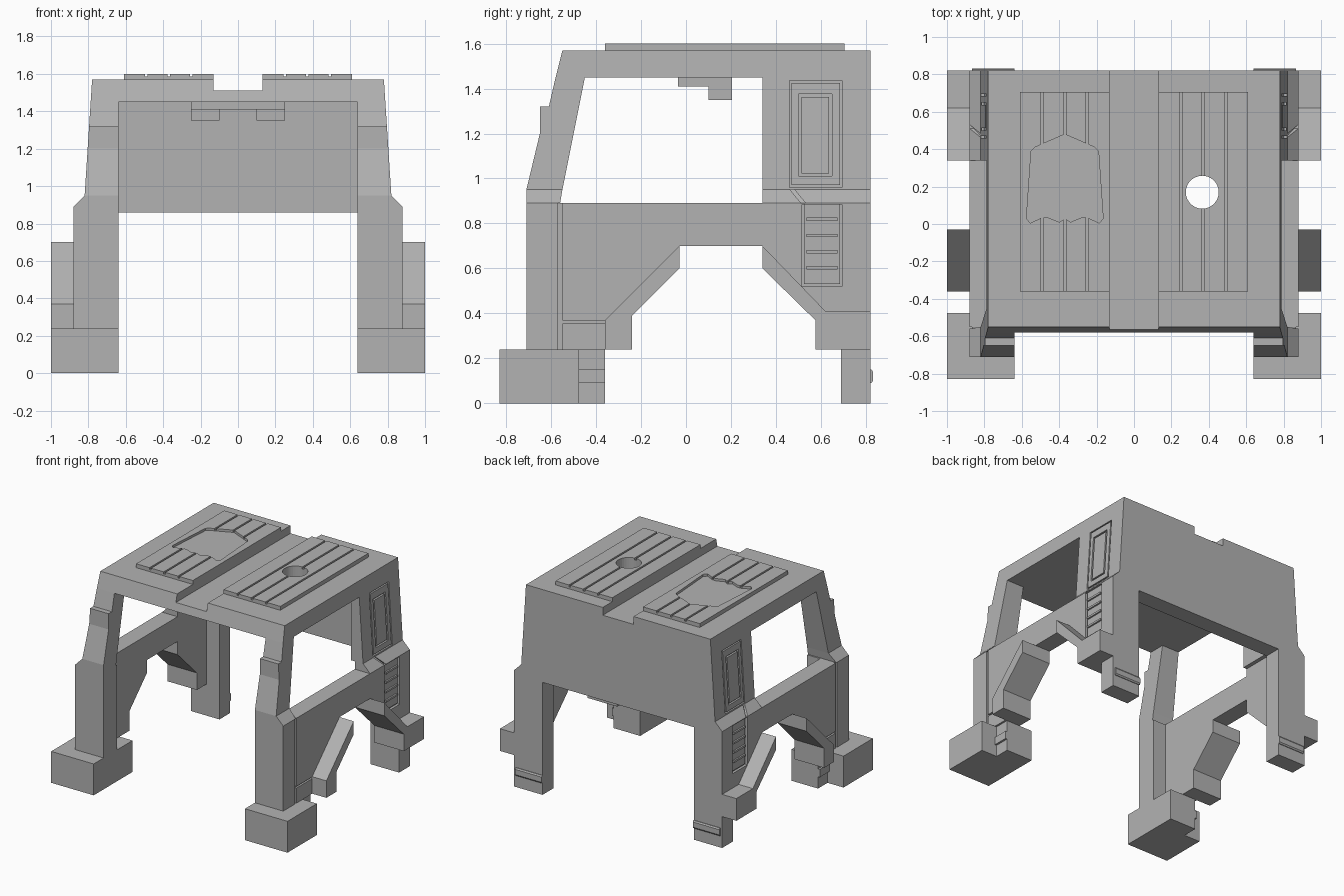
import bpy, bmesh, math

if "Cube" in bpy.data.objects:
    bpy.data.objects.remove(bpy.data.objects["Cube"])

grey = bpy.data.materials.new("plain grey")
grey.use_nodes = True
grey.diffuse_color = (0.45, 0.45, 0.45, 1)
grey.node_tree.nodes["Principled BSDF"].inputs["Base Color"].default_value = (0.45, 0.45, 0.45, 1)

WALL, POST, SIDE, EDGE = 0.75, 0.64, 0.88, 1.0
SILL, BELT, CEIL, ROOF, TOP = 0.89, 0.95, 1.45, 1.57, 1.6


def outer(z):
    """Half width of the body at height z: upright, shoulder, then leaning in."""
    if z <= SILL:
        return SIDE
    if z <= BELT:
        return SIDE - (z - SILL) * 0.06 / (BELT - SILL)
    return 0.82 - (z - BELT) * 0.04 / (ROOF - BELT)


def loft(name, ring_a, ring_b):
    """Closed solid between two matching rings of points."""
    bm = bmesh.new()
    a = [bm.verts.new(p) for p in ring_a]
    b = [bm.verts.new(p) for p in ring_b]
    bm.faces.new(a)
    bm.faces.new(b)
    for i in range(len(a)):
        j = (i + 1) % len(a)
        bm.faces.new((a[i], a[j], b[j], b[i]))
    bmesh.ops.recalc_face_normals(bm, faces=bm.faces)
    mesh = bpy.data.meshes.new(name)
    bm.to_mesh(mesh)
    bm.free()
    mesh.materials.append(grey)
    obj = bpy.data.objects.new(name, mesh)
    bpy.context.collection.objects.link(obj)
    return obj


def prism(name, s, pts, x0, x1=outer):
    """Side profile (y, z) extruded in x on side s; limits may follow height."""
    at = lambda x, z: x(z) if callable(x) else x
    return loft(name, [(s * at(x0, z), y, z) for y, z in pts],
                [(s * at(x1, z), y, z) for y, z in pts])


def rect(y0, y1, z0, z1):
    return [(y0, z0), (y1, z0), (y1, z1), (y0, z1)]


def slab(name, pts, z0, z1):
    """Plan outline (x, y) extruded in z."""
    return loft(name, [(x, y, z0) for x, y in pts], [(x, y, z1) for x, y in pts])


def cut(target, *cutters):
    for c in cutters:
        c.hide_render = True
        mod = target.modifiers.new("cut", 'BOOLEAN')
        mod.operation = 'DIFFERENCE'
        mod.solver = 'EXACT'
        mod.object = c
        bpy.context.view_layer.objects.active = target
        bpy.ops.object.modifier_apply(modifier=mod.name)
        bpy.data.objects.remove(c)


def sunk(d):
    return lambda z: outer(z) - d


def proud(z):
    return outer(z) + 0.05


def groove(s, pts, depth):
    return prism("cutter", s, pts, sunk(depth), proud)


def side_parts(s, tag):
    # front pillar
    prism("front_pillar_lower_" + tag, s, rect(-0.71, -0.57, 0.24, SILL), POST)
    prism("front_pillar_core_" + tag, s, rect(-0.57, -0.55, 0.24, SILL), POST, sunk(0.015))
    prism("front_pillar_shoulder_" + tag, s,
          [(-0.71, SILL), (-0.56, SILL), (-0.55, BELT), (-0.71, BELT)], POST)
    prism("front_pillar_upper_" + tag, s,
          [(-0.71, BELT), (-0.65, 1.2), (-0.65, 1.32), (-0.61, 1.32),
           (-0.58, CEIL), (-0.45, CEIL), (-0.55, BELT)], POST)

    # lower side wall with wheel opening, seam and ladder recess
    wall = prism("side_wall_" + tag, s,
                 [(-0.55, 0.24), (-0.36, 0.24), (-0.36, 0.37), (-0.03, 0.7), (0.34, 0.7),
                  (0.62, 0.41), (0.82, 0.41), (0.82, SILL), (-0.55, SILL)], WALL)
    cut(wall, groove(s, rect(-0.6, -0.3, 0.355, 0.368), 0.015),
        groove(s, rect(0.515, 0.695, 0.52, 0.885), 0.02))
    prism("ladder_panel_" + tag, s, rect(0.525, 0.685, 0.53, 0.885), sunk(0.03), sunk(0.012))
    for i in range(4):
        z = 0.595 + i * 0.072
        prism("ladder_rung_" + tag, s, rect(0.535, 0.675, z, z + 0.015), sunk(0.03), SIDE)

    # rear quarter: shoulder and upper part with framed hatch
    shoulder = prism("rear_shoulder_" + tag, s, rect(0.34, 0.82, SILL, BELT), WALL)
    cut(shoulder, groove(s, [(0.455, 0.96), (0.475, 0.96), (0.54, 0.88), (0.52, 0.88)], 0.015))
    quarter = prism("rear_quarter_" + tag, s, rect(0.34, 0.82, BELT, CEIL), 0.72)
    cut(quarter, groove(s, rect(0.46, 0.695, 0.96, 1.435), 0.02))
    frame = prism("hatch_frame_" + tag, s, rect(0.47, 0.685, 0.97, 1.425), sunk(0.025))
    cut(frame, groove(s, rect(0.5, 0.65, 1.01, 1.375), 0.015))
    prism("hatch_panel_" + tag, s, rect(0.513, 0.637, 1.022, 1.362), sunk(0.025))
    prism("rear_post_" + tag, s, rect(0.69, 0.82, 0, CEIL), POST, 0.76)
    prism("rear_leg_" + tag, s, rect(0.69, 0.82, 0, 0.41), 0.7, SIDE)
    prism("rear_leg_bar_" + tag, s,
          [(0.7, 0.09), (0.825, 0.09), (0.832, 0.1), (0.832, 0.14), (0.825, 0.15), (0.7, 0.15)],
          POST, 0.865)

    # fenders
    prism("front_fender_" + tag, s,
          [(-0.36, 0.24), (-0.24, 0.24), (-0.24, 0.39), (-0.03, 0.6), (-0.03, 0.7),
           (-0.36, 0.37)], WALL, EDGE)
    prism("rear_fender_" + tag, s,
          [(0.575, 0.24), (0.82, 0.24), (0.82, 0.41), (0.62, 0.41), (0.34, 0.7),
           (0.34, 0.6), (0.575, 0.37)], WALL, EDGE)

    # front bumper block and the stepped foot behind it
    prism("bumper_" + tag, s, rect(-0.83, -0.475, 0, 0.24), POST, EDGE)
    prism("front_foot_" + tag, s, rect(-0.475, -0.36, 0, 0.24), POST, 0.865)
    prism("front_foot_bar_" + tag, s, rect(-0.475, -0.36, 0.09, 0.15), POST, SIDE)

    # roof half beside the centre channel, and its raised ribbed plate
    upper = prism("roof_half_" + tag, s,
                  [(-0.565, 1.51), (-0.55, ROOF), (0.82, ROOF), (0.82, 1.51)], 0.13)
    plate = prism("roof_plate_" + tag, s, rect(-0.36, 0.705, ROOF, TOP), 0.13, 0.61)
    for x in (0.25, 0.37, 0.49):
        cut(plate, prism("cutter", s, rect(-0.4, 0.75, 1.585, 1.65), x - 0.007, x + 0.007))
    return upper, plate


left_roof, left_plate = side_parts(1, "left")
right_roof, right_plate = side_parts(-1, "right")

# roof base and rear wall
base_pts = [(-0.58, CEIL), (-0.565, 1.51), (0.82, 1.51), (0.82, CEIL)]
roof_base = loft("roof_base", [(-outer(z), y, z) for y, z in base_pts],
                 [(outer(z), y, z) for y, z in base_pts])
prism("rear_wall", 1, rect(0.69, 0.82, 0.86, CEIL), -POST, POST)

# round opening through the left roof
circle = [(0.365 + 0.088 * math.cos(math.tau * i / 32), 0.17 + 0.088 * math.sin(math.tau * i / 32))
          for i in range(32)]
for part in (left_roof, left_plate, roof_base):
    cut(part, slab("cutter", circle, 1.3, 1.7))

# shaped recess in the right roof plate
half = [(0, 0.48), (0.16, 0.41), (0.18, 0.39), (0.205, 0.03), (0.185, 0.005),
        (0.12, 0.035), (0.09, 0.035), (0.03, 0.01)]
shape = [(x - 0.37, y) for x, y in half] + [(-0.37, 0.03)] + [(-x - 0.37, y) for x, y in half[:0:-1]]
cut(right_plate, slab("cutter", shape, 1.582, 1.7))

# ceiling console with two hanging boxes
prism("ceiling_console", 1, rect(-0.035, 0.205, 1.41, CEIL), -0.25, 0.25)
for s in (1, -1):
    prism("console_box", s, rect(0.1, 0.205, 1.35, 1.41), 0.1, 0.25)
